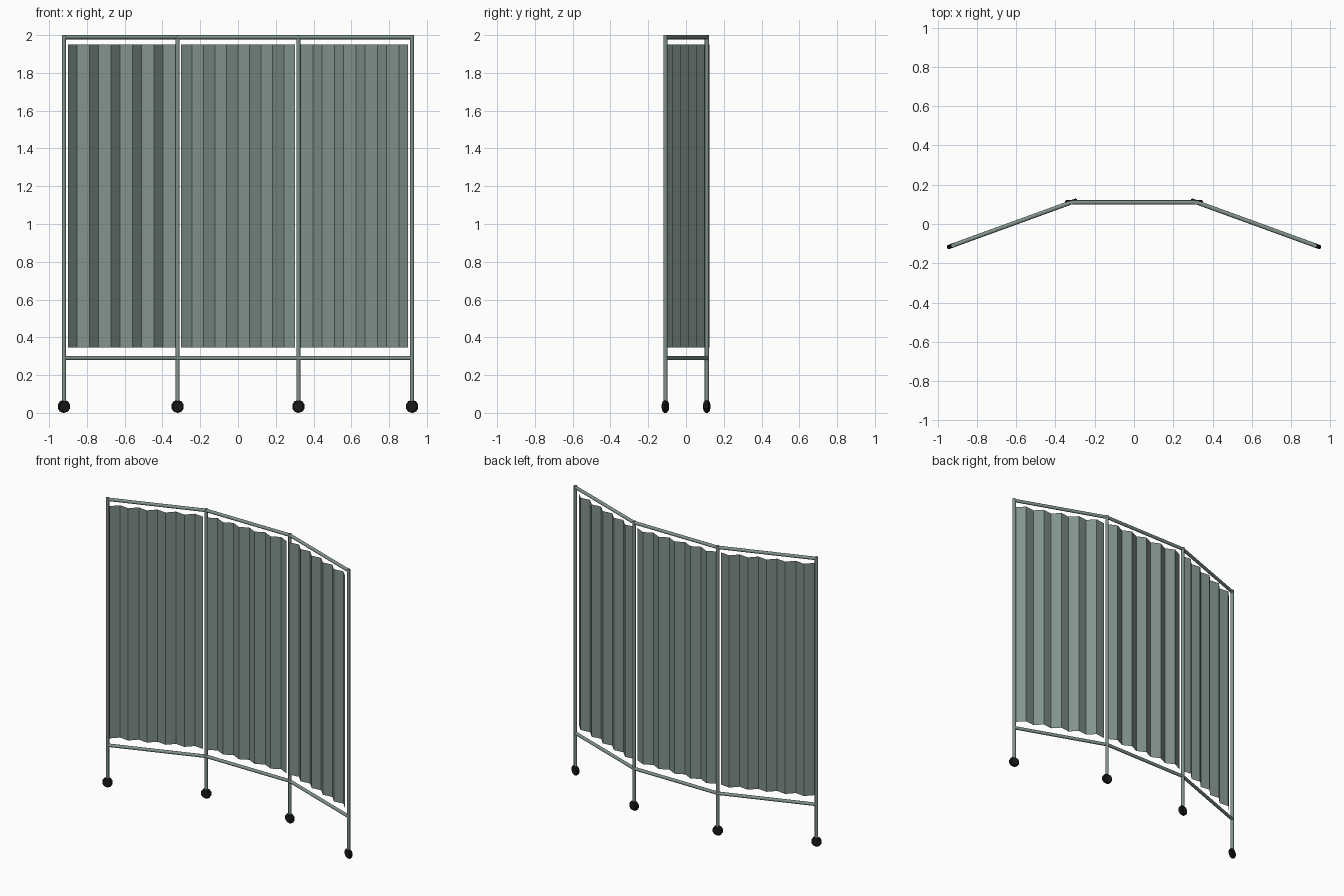
import bpy, bmesh
from math import radians, pi
from mathutils import Matrix, Vector

if "Cube" in bpy.data.objects:
    bpy.data.objects.remove(bpy.data.objects["Cube"])


def material(name, colour):
    m = bpy.data.materials.new(name)
    m.use_nodes = True
    m.diffuse_color = (*colour, 1)
    m.node_tree.nodes["Principled BSDF"].inputs["Base Color"].default_value = (*colour, 1)
    return m


GREEN = material("grey_green", (0.22, 0.29, 0.26))
BLACK = material("black_rubber", (0.01, 0.01, 0.01))

HALF = 0.32          # half the width of one panel
TUBE = 0.011
PLEATS = 10
DEPTH = 0.015        # pleat offset either side of the panel plane


def finish(name, bm, mat, smooth=False):
    mesh = bpy.data.meshes.new(name)
    bm.to_mesh(mesh)
    bm.free()
    mesh.materials.append(mat)
    ob = bpy.data.objects.new(name, mesh)
    bpy.context.collection.objects.link(ob)
    if smooth:
        bpy.ops.object.select_all(action='DESELECT')
        ob.select_set(True)
        bpy.context.view_layer.objects.active = ob
        bpy.ops.object.shade_smooth_by_angle(angle=radians(50))
    return ob


def tube(name, a, b):
    a, b = Vector(a), Vector(b)
    rot = (b - a).to_track_quat('Z', 'Y').to_matrix().to_4x4()
    bm = bmesh.new()
    bmesh.ops.create_cone(bm, cap_ends=True, segments=12, radius1=TUBE, radius2=TUBE,
                          depth=(b - a).length, matrix=Matrix.Translation((a + b) / 2) @ rot)
    return finish(name, bm, GREEN, True)


def wheel(name, place):
    bm = bmesh.new()
    bmesh.ops.create_cone(bm, cap_ends=True, segments=10, radius1=0.034, radius2=0.034,
                          depth=0.022, matrix=Matrix.Rotation(pi / 2, 4, 'X'))
    rims = [e for e in bm.edges if abs(e.verts[0].co.y - e.verts[1].co.y) < 0.001]
    bmesh.ops.bevel(bm, geom=rims, offset=0.005, segments=1, affect='EDGES')
    bm.transform(place)
    return finish(name, bm, BLACK)


def curtain(name, place):
    bm = bmesh.new()
    columns = []
    for i in range(PLEATS + 1):
        x = -0.303 + 0.606 * i / PLEATS
        y = DEPTH if i % 2 else -DEPTH
        columns.append([bm.verts.new((x, y, z)) for z in (0.345, 1.95)])
    for (a, b), (c, d) in zip(columns, columns[1:]):
        bm.faces.new((a, c, d, b))
    bm.transform(place)
    return finish(name, bm, GREEN)


# Three hinged panels, the outer two swung forward
swing = radians(20)
middle = Matrix.Translation((0, 0.11, 0))
panels = {"middle": middle}
for side, s in (("left", 1), ("right", -1)):
    panels[side] = (middle @ Matrix.Translation((s * HALF, 0, 0))
                    @ Matrix.Rotation(-s * swing, 4, 'Z') @ Matrix.Translation((s * HALF, 0, 0)))

for side, place in panels.items():
    curtain(f"{side}_curtain", place)
    for label, z in (("top", 1.989), ("bottom", 0.29)):
        tube(f"{side}_{label}_rail", place @ Vector((-HALF, 0, z)), place @ Vector((HALF, 0, z)))
    for label, x in (("inner", -HALF), ("outer", HALF)):
        wheel(f"{side}_{label}_wheel", place @ Matrix.Translation((x, 0, 0.034)))

# Posts shared at the hinges
for side, s in (("left", 1), ("right", -1)):
    for label, p in (("hinge", panels["middle"]), ("end", panels[side])):
        foot = p @ Vector((s * HALF, 0, 0.04))
        tube(f"{side}_{label}_post", foot, foot + Vector((0, 0, 1.96)))
